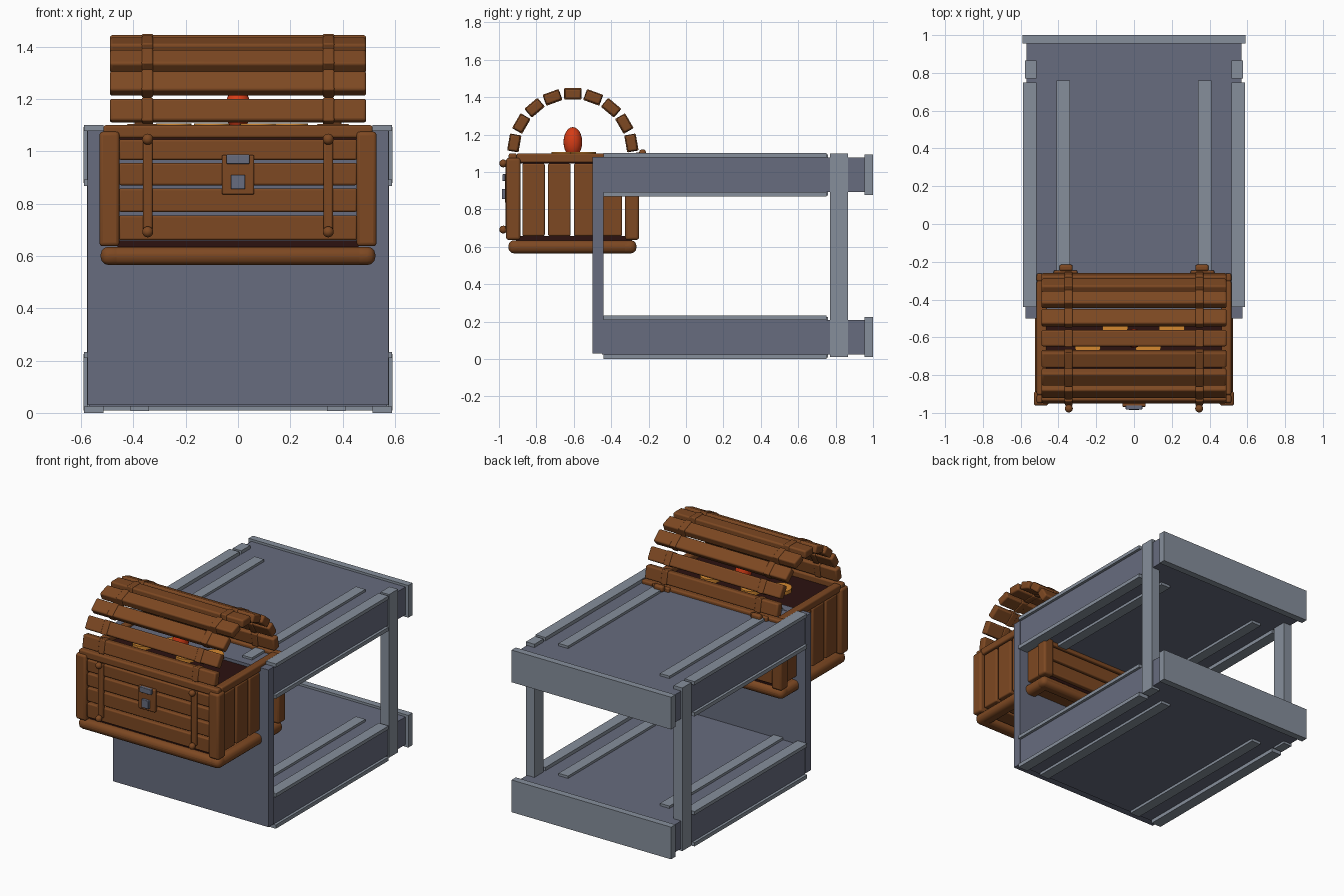
import bpy, bmesh, math
from mathutils import Matrix

if "Cube" in bpy.data.objects:
    bpy.data.objects.remove(bpy.data.objects["Cube"])


def material(name, rgb):
    m = bpy.data.materials.new(name)
    m.use_nodes = True
    m.diffuse_color = (*rgb, 1)
    m.node_tree.nodes["Principled BSDF"].inputs["Base Color"].default_value = (*rgb, 1)
    return m


SLATE = material("slate", (0.135, 0.15, 0.21))
GREY = material("light grey", (0.24, 0.275, 0.33))
WOOD = material("brown wood", (0.205, 0.065, 0.016))
DARK = material("dark maroon", (0.025, 0.006, 0.005))
RED = material("red", (0.67, 0.045, 0.008))
GOLD = material("orange gold", (0.66, 0.25, 0.03))


def finish(name, bm, mat, bevel=0):
    mesh = bpy.data.meshes.new(name)
    bm.to_mesh(mesh)
    bm.free()
    mesh.materials.append(mat)
    ob = bpy.data.objects.new(name, mesh)
    bpy.context.collection.objects.link(ob)
    if bevel:
        mod = ob.modifiers.new("rounding", "BEVEL")
        mod.width, mod.segments = bevel, 3
    return ob


def smooth(ob):
    bpy.ops.object.select_all(action="DESELECT")
    ob.select_set(True)
    bpy.context.view_layer.objects.active = ob
    bpy.ops.object.shade_smooth_by_angle(angle=math.radians(40))


def box(name, x, y, z, mat, bevel=0, tilt=None):
    """Box from ranges; tilt optionally turns it about x around its centre."""
    size = [b - a for a, b in (x, y, z)]
    centre = [(a + b) / 2 for a, b in (x, y, z)]
    m = Matrix.Translation(centre)
    if tilt is not None:
        m = m @ Matrix.Rotation(tilt, 4, "X")
    bm = bmesh.new()
    bmesh.ops.create_cube(bm, size=1, matrix=m @ Matrix.Diagonal((*size, 1)))
    return finish(name, bm, mat, bevel)


def pair(name, x, y, z, mat, bevel=0):
    box("left_" + name, x, y, z, mat, bevel)
    box("right_" + name, (-x[1], -x[0]), y, z, mat, bevel)


def ball(name, centre, radii, mat):
    bm = bmesh.new()
    bmesh.ops.create_uvsphere(bm, u_segments=20, v_segments=12, radius=1,
                              matrix=Matrix.Translation(centre) @ Matrix.Diagonal((*radii, 1)))
    smooth(finish(name, bm, mat))


# Two-deck frame: slabs, edge strips, inner strips and back rails
for deck, z in (("lower", 0), ("upper", 0.868)):
    box(deck + "_slab", (-0.57, 0.57), (-0.45, 0.96), (z + 0.025, z + 0.21), SLATE)
    for side, a, b, lift in (("bottom", z, z + 0.025, 0.007), ("top", z + 0.21, z + 0.233, 0)):
        pair(f"{deck}_{side}_edge_strip", (0.515, 0.588), (-0.44, 0.75), (a, b), GREY)
        pair(f"{deck}_{side}_inner_strip", (0.34, 0.41), (-0.44, 0.76),
             (a + lift, b - 0.007 + lift), GREY)
    box(deck + "_back_rail", (-0.59, 0.59), (0.955, 1.0), (z + 0.01, z + 0.225), GREY)
pair("back_post", (0.515, 0.578), (0.77, 0.865), (0.01, 1.1), GREY)
box("front_panel", (-0.575, 0.575), (-0.5, -0.44), (0.03, 1.08), SLATE)

# Chest base
for name, y in (("front", (-0.95, -0.86)), ("back", (-0.355, -0.265))):
    box(f"chest_{name}_foot", (-0.525, 0.525), y, (0.565, 0.635), WOOD, 0.03)
pair("chest_side_foot", (0.435, 0.525), (-0.95, -0.265), (0.565, 0.635), WOOD, 0.03)
for i in range(4):
    y = -0.853 + i * 0.125
    box(f"chest_floor_slat_{i}", (-0.45, 0.45), (y, y + 0.115), (0.59, 0.635), WOOD, 0.008)
box("chest_floor", (-0.46, 0.46), (-0.91, -0.29), (0.635, 0.658), DARK)
box("chest_inner_tray", (-0.47, 0.47), (-0.91, -0.29), (1.045, 1.06), DARK)

# Chest walls: corner posts, planks and rims
for name, y in (("front", (-0.962, -0.885)), ("back", (-0.325, -0.25))):
    pair(f"chest_{name}_corner", (0.453, 0.53), y, (0.637, 1.075), WOOD, 0.014)
rows = ((0.66, 0.755), (0.768, 0.858), (0.87, 0.955), (0.967, 1.045))
for name, y in (("front", (-0.948, -0.905)), ("back", (-0.305, -0.262))):
    for i, z in enumerate(rows):
        box(f"chest_{name}_plank_{i}", (-0.455, 0.455), y, z, WOOD, 0.008)
    box(f"chest_{name}_rim", (-0.515, 0.515), y, (1.05, 1.1), WOOD, 0.01)
for i in range(4):
    y = -0.875 + i * 0.138
    pair(f"chest_side_plank_{i}", (0.465, 0.508), (y, y + 0.12), (0.658, 1.045), WOOD, 0.008)
pair("chest_side_rim", (0.462, 0.515), (-0.905, -0.3), (1.05, 1.1), WOOD, 0.01)

# Arched lid of separate planks, each crossed by two straps
for i in range(9):
    a = math.radians(10 + 20 * i)
    y, z = -0.605 - 0.318 * math.cos(a), 1.1 + 0.318 * math.sin(a)
    spin = math.pi / 2 - a
    for name, x, w, t, bev in (("plank", (-0.49, 0.49), 0.043, 0.026, 0.01),
                               ("left_strap", (0.325, 0.368), 0.046, 0.031, 0.006),
                               ("right_strap", (-0.368, -0.325), 0.046, 0.031, 0.006)):
        box(f"lid_{name}_{i}", x, (y - w, y + w), (z - t, z + t), WOOD, bev, spin)

# Front straps with knobs, and hinges behind
pair("front_strap", (0.326, 0.364), (-0.965, -0.94), (0.69, 1.05), WOOD, 0.008)
for x, side in ((0.345, "left"), (-0.345, "right")):
    for z, level in ((1.046, "upper"), (0.692, "lower")):
        ball(f"{side}_{level}_knob", (x, -0.977, z), (0.021, 0.021, 0.021), WOOD)
pair("hinge_plate", (0.30, 0.425), (-0.27, -0.245), (1.06, 1.105), WOOD, 0.008)
pair("hinge_barrel", (0.325, 0.395), (-0.25, -0.215), (1.08, 1.12), WOOD, 0.012)

# Lock
box("lock_plate", (-0.062, 0.062), (-0.968, -0.94), (0.835, 0.985), WOOD, 0.006)
box("lock_hasp", (-0.044, 0.044), (-0.982, -0.96), (0.952, 0.988), SLATE, 0.004)
box("lock_block", (-0.027, 0.027), (-0.985, -0.96), (0.855, 0.91), SLATE, 0.004)

# Treasure
ball("red_egg", (0, -0.605, 1.16), (0.05, 0.05, 0.08), RED)
for i, (x, y) in enumerate(((-0.245, -0.65), (0.075, -0.65), (-0.10, -0.55), (0.20, -0.55))):
    bm = bmesh.new()
    bmesh.ops.create_cone(bm, cap_ends=True, segments=20, radius1=0.068, radius2=0.068,
                          depth=0.025, matrix=Matrix.Translation((x, y, 1.094)))
    smooth(finish(f"coin_{i}", bm, GOLD))

# Soft shading on the rounded wood
for ob in list(bpy.context.collection.objects):
    if ob.type == "MESH" and "rounding" in ob.modifiers:
        smooth(ob)
